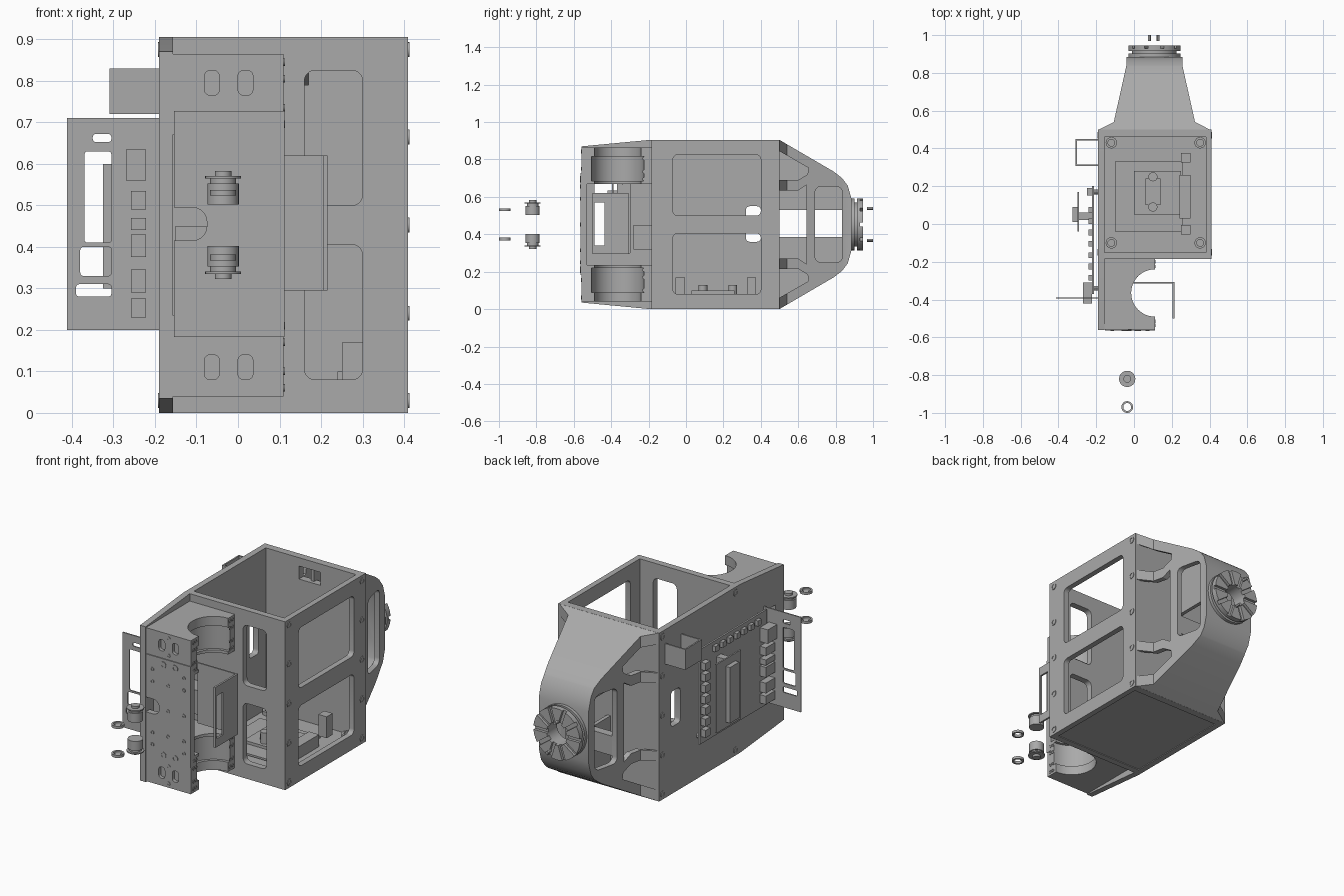
import bpy, bmesh, math
from mathutils import Matrix, Vector

default_cube = bpy.data.objects.get("Cube")
if default_cube:
    bpy.data.objects.remove(default_cube, do_unlink=True)

grey = bpy.data.materials.new("neutral_grey")
grey.use_nodes = True
colour = (0.4, 0.4, 0.4, 1)
grey.diffuse_color = colour
grey.node_tree.nodes["Principled BSDF"].inputs["Base Color"].default_value = colour

TOP = 0.905
MIDDLE = TOP / 2


def finish(name, bm):
    bmesh.ops.recalc_face_normals(bm, faces=bm.faces)
    mesh = bpy.data.meshes.new(name)
    bm.to_mesh(mesh)
    bm.free()
    mesh.materials.append(grey)
    obj = bpy.data.objects.new(name, mesh)
    bpy.context.collection.objects.link(obj)
    return obj


def box(name, x, y, z):
    """Box from three (low, high) ranges."""
    bm = bmesh.new()
    bmesh.ops.create_cube(bm, size=1)
    for v in bm.verts:
        v.co = Vector([low + (c + 0.5) * (high - low) for c, (low, high) in zip(v.co, (x, y, z))])
    return finish(name, bm)


def prism(name, axis, points, start, end):
    """Extrude a flat outline along an axis; points use the other two axes in order."""
    def place(p, d):
        return {"x": (d, *p), "y": (p[0], d, p[1]), "z": (*p, d)}[axis]
    bm = bmesh.new()
    rings = [[bm.verts.new(place(p, d)) for p in points] for d in (start, end)]
    bm.faces.new(rings[0])
    bm.faces.new(rings[1])
    for i in range(len(points)):
        j = (i + 1) % len(points)
        bm.faces.new((rings[0][i], rings[0][j], rings[1][j], rings[1][i]))
    return finish(name, bm)


def circle(a, b, r, n=32):
    return [(a + r * math.cos(math.tau * i / n), b + r * math.sin(math.tau * i / n)) for i in range(n)]


def rounded(a, b, r):
    """Rounded rectangle outline from two (low, high) ranges."""
    points = []
    for k, (ca, cb) in enumerate(((a[1] - r, b[1] - r), (a[0] + r, b[1] - r),
                                  (a[0] + r, b[0] + r), (a[1] - r, b[0] + r))):
        for step in range(6):
            t = (k + step / 5) * math.pi / 2
            points.append((ca + r * math.cos(t), cb + r * math.sin(t)))
    return points


def flip(pair):
    """Mirror a height range about the middle."""
    return (TOP - pair[1], TOP - pair[0])


def boolean(obj, tools, operation="DIFFERENCE"):
    for tool in tools:
        mod = obj.modifiers.new("cut", "BOOLEAN")
        mod.operation, mod.solver, mod.object = operation, "EXACT", tool
    graph = bpy.context.evaluated_depsgraph_get()
    mesh = bpy.data.meshes.new_from_object(obj.evaluated_get(graph))
    obj.modifiers.clear()
    obj.data = mesh
    for tool in tools:
        bpy.data.objects.remove(tool, do_unlink=True)
    return obj


def screw(axis, a, b, r, face, out):
    """Ring-shaped screw seat standing slightly proud of a face."""
    ring = prism("screw_seat", axis, circle(a, b, r, 16), face, face + out)
    boolean(ring, [prism("bore", axis, circle(a, b, r * 0.6, 16), face + out / 4, face + 2 * out)])


# Main housing: left plate, right window frame, front and back walls, floor
taper = 0.035
prism_outline = [(-0.56, taper), (-0.19, 0), (0.5, 0), (0.5, TOP), (-0.19, TOP), (-0.56, TOP - taper)]
boolean(prism("board_side_plate", "x", prism_outline, -0.19, -0.157), [
    box("gap", (-0.3, 0), (-0.49, -0.3), (0.3, 0.68)),
    prism("gap", "x", rounded((0.32, 0.4), (0.36, 0.55), 0.02), -0.3, 0)])
upper, lower = (0.5, 0.825), flip((0.5, 0.825))
boolean(box("window_frame", (0.38, 0.41), (-0.185, 0.5), (0, TOP)),
        [prism("window", "x", rounded((-0.07, 0.4), h, 0.025), 0.3, 0.5) for h in (upper, lower)])
boolean(box("front_wall", (-0.157, 0.38), (-0.185, -0.15), (0, TOP)),
        [prism("window", "y", rounded((0.16, 0.3), h, 0.025), -0.3, 0) for h in (upper, lower)])
boolean(box("back_wall", (-0.157, 0.38), (0.46, 0.5), (0, TOP)),
        [box("window", (0.04, 0.17), (0.4, 0.6), (0.79, 0.86))])
box("floor", (-0.157, 0.38), (-0.15, 0.46), (0.004, 0.035))
for y in (-0.15, 0.47):
    for z in (0.03, 0.24, MIDDLE, TOP - 0.24, TOP - 0.03):
        screw("x", y, z, 0.018, 0.41, 0.003)
        screw("x", y, z, 0.018, -0.19, -0.003)
for x in (-0.12, 0.35):
    for y in (-0.1, 0.43):
        screw("z", x, y, 0.03, 0.035, 0.02)

# Electronics on the floor
box("floor_board", (-0.1, 0.26), (-0.04, 0.33), (0.045, 0.055))
box("floor_module", (0.0, 0.25), (0.05, 0.28), (0.055, 0.07))
box("sensor_block", (0.06, 0.14), (0.1, 0.24), (0.07, 0.1))
for y in (0.09, 0.25):
    prism("sensor_post", "z", circle(0.1, y, 0.024), 0.07, 0.13)
for y in (-0.03, 0.35):
    box("floor_connector", (0.25, 0.3), (y - 0.025, y + 0.025), (0.055, 0.17))
for i in range(6):
    box("pin_block", (0.26, 0.3), (0.06 + i * 0.036, 0.08 + i * 0.036), (0.05, 0.1))
box("cable_tray", (0.24, 0.3), (0.03, 0.26), (0.035, 0.1))

# Lens clamp blocks with a half-round seat and a stepped lip
for low in (True, False):
    def level(*pair):
        return pair if low else flip(pair)
    clamp = box("lens_clamp", (-0.157, 0.11), (-0.558, -0.185), level(0.04, 0.235))
    tools = [prism("seat", "z", circle(0.11, -0.365, 0.125, 48), -0.1, 1),
             prism("groove", "z", circle(0.11, -0.365, 0.14, 48), *level(0.09, 0.22))]
    for x in (-0.063, 0.018):
        tools.append(prism("slot", "y", rounded((x - 0.018, x + 0.018), level(0.08, 0.14), 0.014), -0.6, -0.54))
    boolean(clamp, tools)
    for z in level(0.062, 0.155):
        screw("y", -0.022, z, 0.01, -0.558, -0.003)
    for y in (-0.535, -0.515, -0.225, -0.2):
        for z in level(0.06, 0.1, ) + level(0.17, 0.21):
            screw("x", y, z, 0.009, 0.11, 0.003)
    # Front plate fixings
    for x in (-0.05, 0.02):
        screw("y", x, level(0.21, 0.21)[0], 0.017, -0.563, -0.003)
    for x in (-0.115, -0.022, 0.072):
        screw("y", x, level(0.315, 0.315)[0], 0.01, -0.563, -0.003)
        if x != -0.022:
            screw("y", x, level(0.25, 0.25)[0], 0.01, -0.563, -0.003)

# Front plate with a cable notch
boolean(box("front_plate", (-0.154, 0.112), (-0.563, -0.53), (0.183, TOP - 0.178)),
        [prism("notch", "y", rounded((-0.3, -0.075), (0.415, 0.495), 0.035), -0.6, -0.5)])
for x in (-0.022, 0.072):
    screw("y", x, MIDDLE, 0.01, -0.563, -0.003)

# Angled bracket behind the front plate
box("bracket_back", (-0.02, 0.21), (-0.315, -0.307), (0.295, 0.62))
boolean(box("bracket_face", (0.205, 0.215), (-0.5, -0.307), (0.295, 0.62)),
        [box("slot", (0, 0.3), (-0.49, -0.435), (0.34, 0.57))])
box("bracket_foot", (-0.15, 0.02), (-0.28, -0.185), (0.32, 0.45))

# Tail: plan outline crossed with side outline, then hollowed into ribs
half_plan = [(0.295, 0.499), (0.215, 0.54), (0.148, 0.84), (0.148, 0.9)]
center = 0.108


def tail_plan(inset):
    right = [(center + w - inset, y) for w, y in half_plan]
    return right + [(2 * center - x, y) for x, y in reversed(right)]


half_side = [(0.499, TOP), (0.79, 0.735), (0.835, 0.7), (0.865, 0.66), (0.885, 0.59)]
side = half_side + [(y, TOP - z) for y, z in reversed(half_side)]
inner = [(y - 0.028 if y > 0.6 else y - 0.02, MIDDLE + (z - MIDDLE) * 0.94) for y, z in side]

tail = prism("tail_shell", "z", tail_plan(0), -0.1, 1)
boolean(tail, [prism("side_limit", "x", side, -0.6, 0.8)], "INTERSECT")
cavity = prism("cavity", "z", tail_plan(0.03), 0, TOP)
boolean(cavity, [prism("cavity_limit", "x", inner, -0.6, 0.8)], "INTERSECT")
triangle = [(0.49, 0.69), (0.6, 0.69), (0.65, 0.72), (0.655, 0.755), (0.49, 0.85)]
through = [triangle, [(y, TOP - z) for y, z in triangle],
           [(0.49, 0.27), (0.6, 0.27), (0.645, 0.24), (0.645, 0.665), (0.6, 0.635), (0.49, 0.635)],
           rounded((0.69, 0.835), (0.25, TOP - 0.25), 0.03)]
boolean(tail, [cavity] + [prism("rib_opening", "x", p, -0.6, 0.8) for p in through]
        + [prism("rear_bore", "y", circle(center, MIDDLE, 0.06), 0.8, 1)])
boolean(prism("tail_web", "x", inner, center - 0.01, center + 0.01),
        [box("web_gap", (0, 0.3), (0.501, 0.84), (0.385, 0.53))])
box("tail_cross_rib", (-0.06, 0.28), (0.645, 0.69), (0.28, 0.385))

# Rear coupling: flange, neck and toothed face
ring = prism("coupling", "y", circle(center, MIDDLE, 0.138, 48), 0.883, 0.945)
neck = prism("neck_groove", "y", circle(center, MIDDLE, 0.16, 48), 0.902, 0.915)
boolean(neck, [prism("neck", "y", circle(center, MIDDLE, 0.118, 48), 0.88, 0.95)])
tools = [neck, prism("bore", "y", circle(center, MIDDLE, 0.06), 0.8, 1)]
for i in range(10):
    tooth = box("tooth_gap", (0.05, 0.2), (0.93, 0.96), (-0.01, 0.01))
    tooth.data.transform(Matrix.Translation((center, 0, MIDDLE)) @ Matrix.Rotation(math.tau * i / 10, 4, "Y"))
    tools.append(tooth)
boolean(ring, tools)
for x, z in ((0.082, 0.538), (0.128, 0.368)):
    prism("loose_pin", "y", circle(x, z, 0.008, 12), 0.968, 1.0)

# Loose knobs and washers in front
for sign in (1, -1):
    for name, r, low, high in (("knob_body", 0.038, 0.05, 0.1), ("knob_neck", 0.031, 0.1, 0.112),
                               ("knob_flange", 0.043, 0.112, 0.118), ("knob_tip", 0.02, 0.118, 0.13)):
        prism(name, "z", circle(-0.036, -0.82, r), MIDDLE + sign * low, MIDDLE + sign * high)
    z = MIDDLE + sign * 0.078
    boolean(prism("washer", "z", circle(-0.036, -0.969, 0.031), z - 0.007, z + 0.007),
            [prism("bore", "z", circle(-0.036, -0.969, 0.021), 0, 1)])

# Control board with module and connectors
box("control_board", (-0.222, -0.212), (-0.37, 0.2), (0.2, 0.71))
for y in (-0.34, 0.17):
    for z in (0.23, 0.68):
        prism("board_spacer", "x", circle(y, z, 0.013, 12), -0.212, -0.19)
box("module_board", (-0.3, -0.292), (-0.04, 0.17), (0.27, 0.64))
box("module_socket", (-0.292, -0.222), (0.02, 0.06), (0.29, 0.62))
box("module_chip", (-0.325, -0.3), (0.01, 0.09), (0.3, 0.6))
for i in range(7):
    z = 0.24 + i * 0.06
    box("edge_header", (-0.25, -0.222), (0.15, 0.19), (z, z + 0.04))
    box("top_header", (-0.24, -0.222), (-0.3 + i * 0.06, -0.27 + i * 0.06), (0.66, 0.69))
for z, height in ((0.56, 0.075), (0.49, 0.045), (0.44, 0.03), (0.375, 0.055), (0.29, 0.055), (0.23, 0.045)):
    width = 0.03 if height > 0.07 else 0.018
    box("port", (-0.24 - width, -0.222), (-0.42, -0.31), (z, z + height))

# Port panel with open windows
boolean(box("port_panel", (-0.412, -0.19), (-0.395, -0.388), (0.2, 0.71)),
        [prism("opening", "y", rounded(x, z, 0.008), -0.5, -0.3) for x, z in (
            ((-0.37, -0.305), (0.41, 0.63)), ((-0.38, -0.305), (0.33, 0.4)),
            ((-0.39, -0.305), (0.28, 0.31)), ((-0.35, -0.305), (0.652, 0.672)))])

# Cable guard on the side plate
for y in (0.31, 0.445):
    box("guard_wall", (-0.31, -0.19), (y - 0.004, y + 0.004), (0.72, 0.83))
box("guard_face", (-0.31, -0.302), (0.31, 0.445), (0.72, 0.83))

# Smooth round surfaces while keeping edges crisp
for obj in bpy.context.scene.objects:
    obj.select_set(obj.type == "MESH")
    if obj.type == "MESH":
        bpy.context.view_layer.objects.active = obj
bpy.ops.object.shade_smooth_by_angle(angle=math.radians(30))
